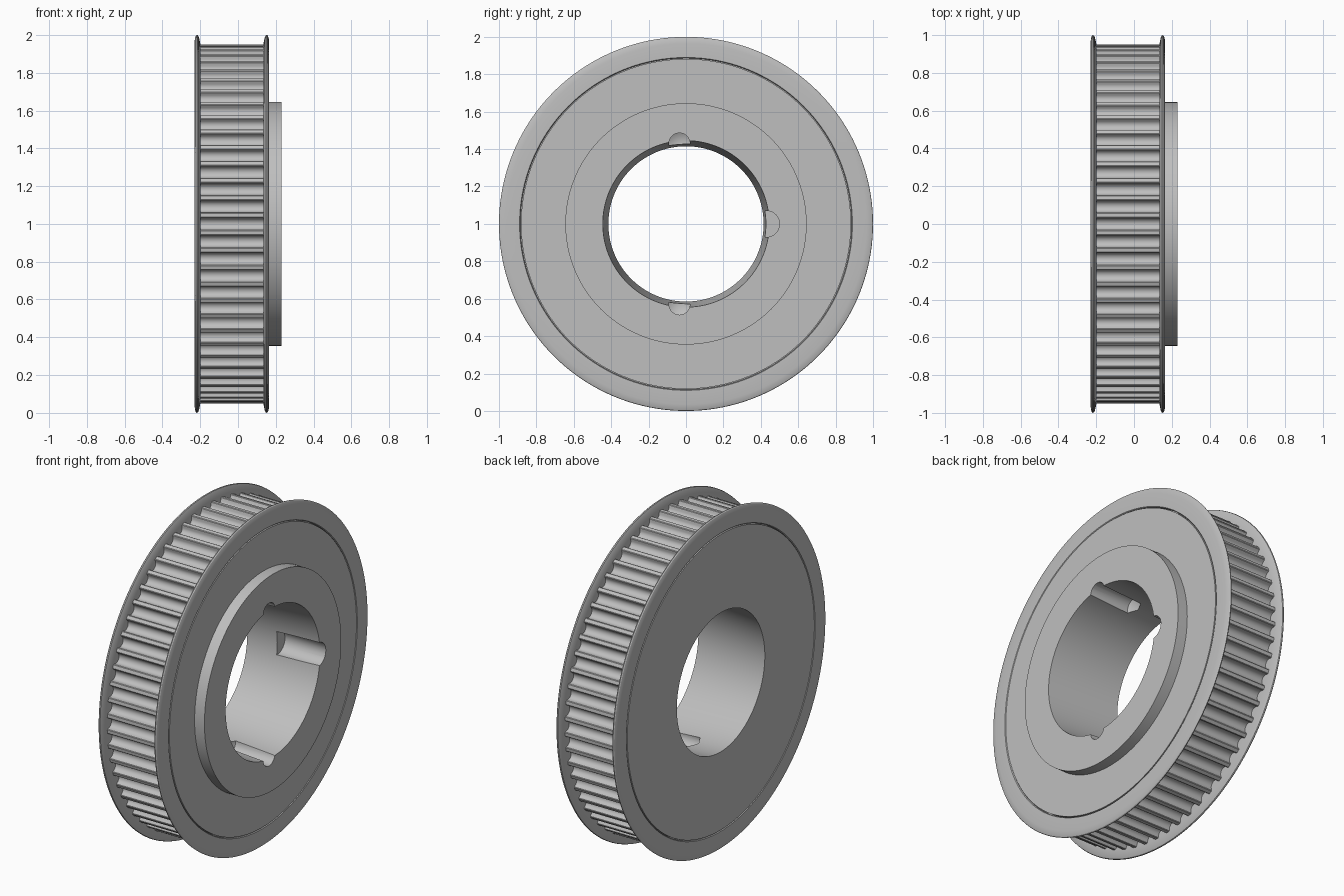
import bpy
import bmesh
from math import sin, cos, pi, radians

TEETH = 64
CENTRE_Z = 1.0

if "Cube" in bpy.data.objects:
    bpy.data.objects.remove(bpy.data.objects["Cube"], do_unlink=True)

metal = bpy.data.materials.new("grey metal")
metal.use_nodes = True
grey = (0.52, 0.52, 0.52, 1)
metal.diffuse_color = grey
metal.node_tree.nodes["Principled BSDF"].inputs["Base Color"].default_value = grey


def finish(name, bm):
    bmesh.ops.recalc_face_normals(bm, faces=bm.faces)
    mesh = bpy.data.meshes.new(name)
    bm.to_mesh(mesh)
    bm.free()
    mesh.materials.append(metal)
    obj = bpy.data.objects.new(name, mesh)
    obj.location.z = CENTRE_Z
    bpy.context.collection.objects.link(obj)
    return obj


def smooth(obj, angle=30):
    bpy.ops.object.select_all(action="DESELECT")
    obj.select_set(True)
    bpy.context.view_layer.objects.active = obj
    bpy.ops.object.shade_smooth_by_angle(angle=radians(angle))


def join_loops(bm, loops):
    """Skin a closed sequence of closed vertex loops."""
    for a, b in zip(loops, loops[1:] + loops[:1]):
        for i in range(len(a)):
            j = (i + 1) % len(a)
            bm.faces.new((a[i], a[j], b[j], b[i]))


def lathe(name, profile, steps=160):
    """Turn a closed (x, radius) profile about the x axis."""
    bm = bmesh.new()
    angles = [2 * pi * i / steps for i in range(steps)]
    join_loops(bm, [[bm.verts.new((x, r * cos(a), r * sin(a))) for a in angles]
                    for x, r in profile])
    return finish(name, bm)


def drill(name, y, z, r, end_x, tip):
    """Round cutter along x, with an optional pointed end."""
    bm = bmesh.new()
    ring = [2 * pi * i / 32 for i in range(32)]
    near, far = ([bm.verts.new((x, y + r * cos(a), z + r * sin(a))) for a in ring]
                 for x in (0.4, end_x))
    bm.faces.new(near)
    for i in range(32):
        bm.faces.new((near[i - 1], near[i], far[i], far[i - 1]))
    if tip:
        point = bm.verts.new((end_x - tip, y, z))
        for i in range(32):
            bm.faces.new((far[i - 1], far[i], point))
    else:
        bm.faces.new(far)
    obj = finish(name, bm)
    obj.hide_render = True
    return obj


# Core with raised hub and tapered bore
core = lathe("core_and_hub", [
    (-0.23, 0.415), (-0.23, 0.882), (0.165, 0.882),
    (0.165, 0.645), (0.23, 0.645), (0.23, 0.445)])

# Blind screw notches in the bore wall
cutters = [
    drill("upper_notch_cutter", -0.035, 0.43, 0.056, -0.03, 0.03),
    drill("lower_notch_cutter", -0.035, -0.43, 0.056, -0.03, 0.03),
    drill("side_notch_cutter", 0.43, 0, 0.07, -0.04, 0)]
for cutter in cutters:
    mod = core.modifiers.new("notch", "BOOLEAN")
    mod.operation = "DIFFERENCE"
    mod.solver = "EXACT"
    mod.object = cutter
    bpy.context.view_layer.objects.active = core
    bpy.ops.object.modifier_apply(modifier=mod.name)
for cutter in cutters:
    bpy.data.objects.remove(cutter, do_unlink=True)
smooth(core)

# Toothed rim: rounded grooves between narrow lands
groove = [(-0.037, 0.95), (-0.033, 0.947)]
for i in range(11):
    a = pi * i / 10
    groove.append((-0.031 * cos(a), 0.941 - 0.031 * sin(a)))
groove += [(0.033, 0.947), (0.037, 0.95)]
outline = [(2 * pi * t / TEETH + w / r, r) for t in range(TEETH) for w, r in groove]
bm = bmesh.new()
loops = []
for x, inner in ((-0.205, True), (-0.205, False), (0.14, False), (0.14, True)):
    loops.append([bm.verts.new((x, (0.87 if inner else r) * cos(a),
                                (0.87 if inner else r) * sin(a)))
                  for a, r in outline])
join_loops(bm, loops)
smooth(finish("toothed_rim", bm), 35)

# Side flanges with a slightly flared, rounded lip
flange = [(0, 0.89), (0, 0.965), (-0.003, 0.985), (-0.007, 0.996), (-0.012, 1.0),
          (-0.018, 0.998), (-0.024, 0.985), (-0.031, 0.95), (-0.031, 0.886),
          (-0.005, 0.886)]
for name, face_x, side in (("hub_side_flange", 0.165, 1), ("plain_side_flange", -0.23, -1)):
    smooth(lathe(name, [(face_x + side * x, r) for x, r in flange]))
